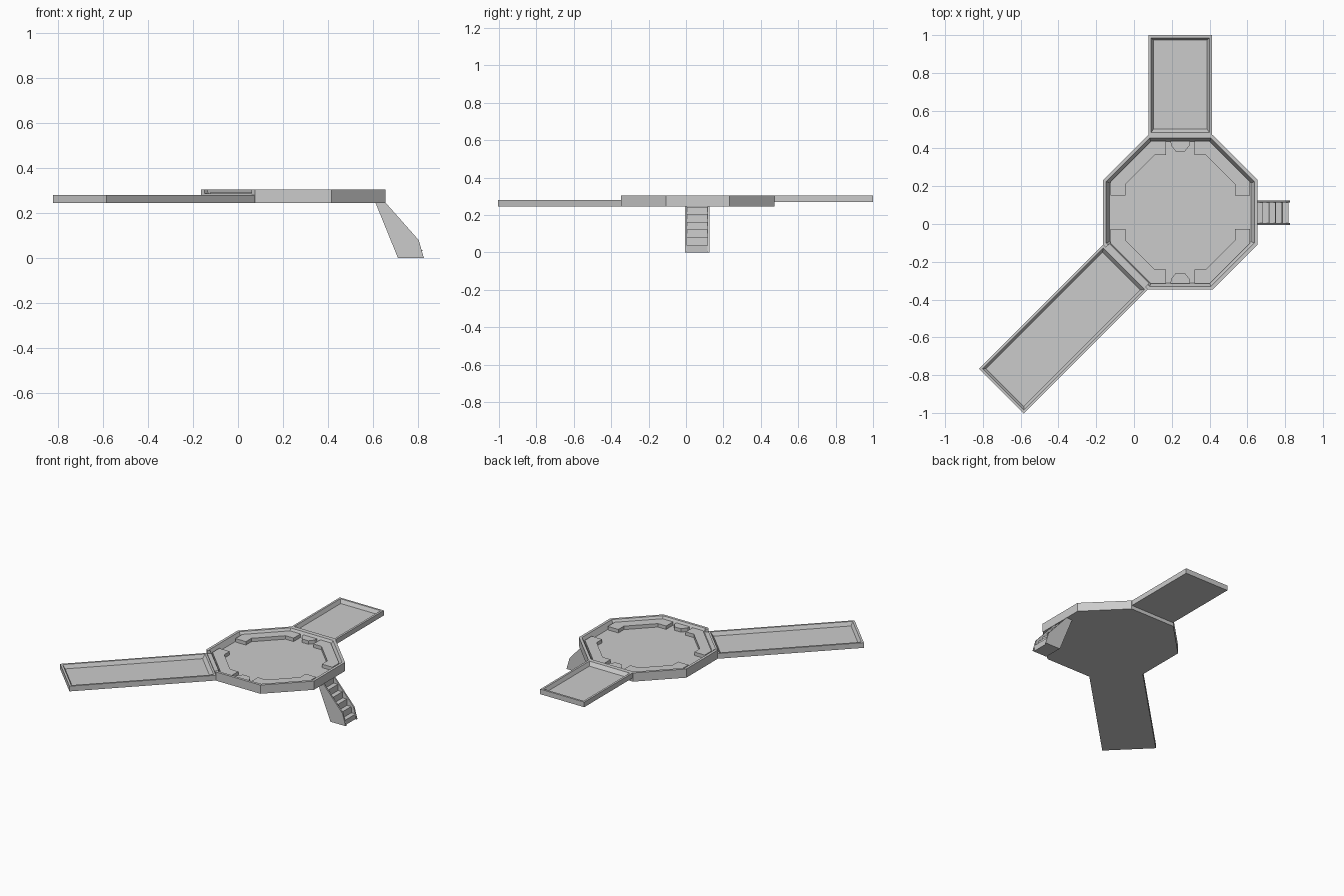
import bpy, bmesh, math
from mathutils import Matrix, Vector

if "Cube" in bpy.data.objects:
    bpy.data.objects.remove(bpy.data.objects["Cube"])

CX, CY = 0.245, 0.062      # deck centre
AP = 0.41                  # deck apothem


def add_object(name, bm, matrix=None):
    if matrix:
        bm.transform(matrix)
    bmesh.ops.recalc_face_normals(bm, faces=bm.faces)
    mesh = bpy.data.meshes.new(name)
    bm.to_mesh(mesh)
    bm.free()
    ob = bpy.data.objects.new(name, mesh)
    bpy.context.collection.objects.link(ob)
    return ob


def loft(name, loops, matrix=None):
    """Skin a stack of equal-length loops and cap both ends."""
    bm = bmesh.new()
    rings = [[bm.verts.new(p) for p in loop] for loop in loops]
    n = len(rings[0])
    for a, b in zip(rings, rings[1:]):
        for i in range(n):
            j = (i + 1) % n
            bm.faces.new((a[i], a[j], b[j], b[i]))
    bm.faces.new(rings[0])
    bm.faces.new(rings[-1])
    return add_object(name, bm, matrix)


def octagon(apothem, z):
    r = apothem / math.cos(math.pi / 8)
    return [(CX + r * math.cos(math.pi / 8 + k * math.pi / 4),
             CY + r * math.sin(math.pi / 8 + k * math.pi / 4), z) for k in range(8)]


def rect(x0, x1, y0, y1, z):
    return [(x0, y0, z), (x1, y0, z), (x1, y1, z), (x0, y1, z)]


def walkway(name, length, width, z0, z1, floor, angle):
    """Shallow tray running outward from a side of the deck."""
    w = width / 2
    m = (Matrix.Translation((CX, CY, 0)) @ Matrix.Rotation(angle, 4, 'Z')
         @ Matrix.Translation((AP, 0, 0)))
    return loft(name, [rect(0, length, -w, w, z0),
                       rect(0, length, -w, w, z1),
                       rect(0.012, length - 0.014, -w + 0.014, w - 0.014, z1),
                       rect(0.03, length - 0.027, -w + 0.026, w - 0.026, floor)], m)


# Octagonal deck with raised, bevelled rim
deck = loft("deck", [octagon(AP, 0.245), octagon(AP, 0.305), octagon(0.392, 0.305),
                     octagon(0.374, 0.268)])

# Lowered rim where the long walkway joins
notch = loft("rim_notch_cutter",
             [rect(0.34, 0.45, -0.148, 0.148, z) for z in (0.286, 0.35)],
             Matrix.Translation((CX, CY, 0)) @ Matrix.Rotation(math.radians(225), 4, 'Z'))
notch.hide_render = True
notch.hide_viewport = True
cut = deck.modifiers.new("notch", 'BOOLEAN')
cut.operation = 'DIFFERENCE'
cut.solver = 'EXACT'
cut.object = notch

# Walkways
walkway("long_walkway", 0.93, 0.336, 0.245, 0.281, 0.256, math.radians(225))
walkway("short_walkway", 0.528, 0.336, 0.27, 0.305, 0.28, math.radians(90))

# Corner benches, mirrored into the four diagonals
bench = [(0.075, 0.377), (0.155, 0.377), (0.370, 0.162), (0.370, 0.088),
         (0.290, 0.088), (0.290, 0.148), (0.137, 0.302), (0.075, 0.302)]
for sx, nx in ((1, "right"), (-1, "left")):
    for sy, ny in ((1, "back"), (-1, "front")):
        loft(f"bench_{ny}_{nx}", [[(CX + sx * x, CY + sy * y, z) for x, y in bench]
                                  for z in (0.262, 0.292)])

# Small consoles at the front and back
console = [(-0.052, 0.377), (0.052, 0.377), (0.048, 0.352), (0.024, 0.322),
           (-0.024, 0.322), (-0.048, 0.352)]
for sy, ny in ((1, "back"), (-1, "front")):
    loft(f"console_{ny}", [[(CX + x, CY + sy * y, z) for x, y in console]
                           for z in (0.262, 0.292)])

# Stair side plates
side = [(0.61, 0.246), (0.655, 0.246), (0.802, 0.08), (0.825, 0.0), (0.71, 0.0)]
for y, n in ((-0.005, "front"), (0.115, "back")):
    loft(f"stair_side_{n}", [[(x, yy, z) for x, z in side] for yy in (y, y + 0.01)])

# Stepped stair body between the plates
steps = [(0.612, 0.243), (0.648, 0.243)]
x, z = 0.648, 0.205
for i in range(5):
    steps += [(x + 0.002, z), (x + 0.034, z)]
    x += 0.034
    z -= 0.042
steps += [(0.815, 0.0), (0.712, 0.0)]
loft("stair_steps", [[(px, y, pz) for px, pz in steps] for y in (0.004, 0.116)])
